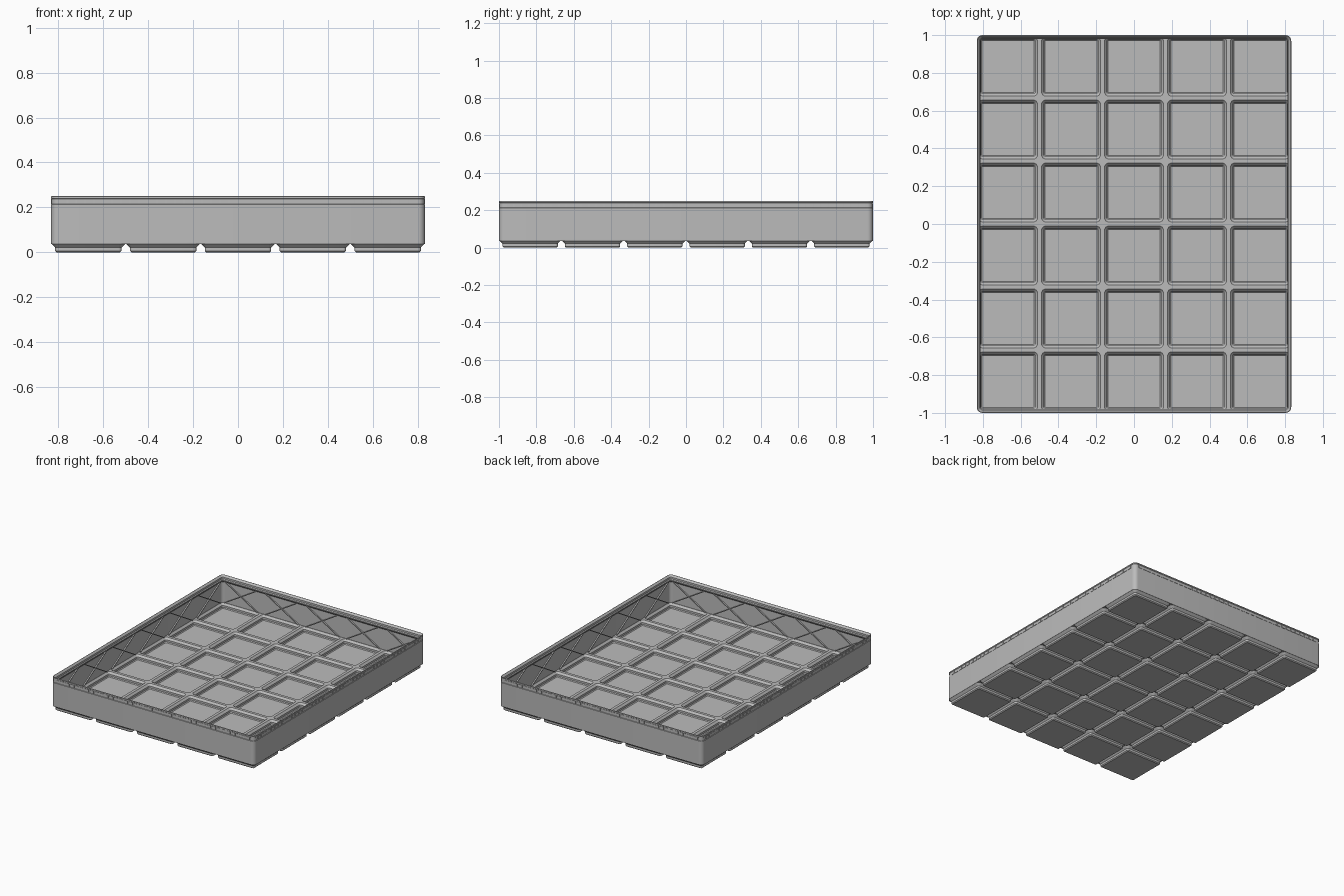
import bpy, bmesh, math
from mathutils import Matrix, Vector

if "Cube" in bpy.data.objects:
    bpy.data.objects.remove(bpy.data.objects["Cube"])

NX, NY = 5, 6
PITCH = 1 / 3
HX, HY, R = 0.8325, 1.0, 0.03      # half sizes and corner radius of the tray
SEG = 6

grey = bpy.data.materials.new("plain grey")
grey.diffuse_color = (0.5, 0.5, 0.5, 1)
grey.use_nodes = True
grey.node_tree.nodes["Principled BSDF"].inputs["Base Color"].default_value = grey.diffuse_color


def rounded_rect(hx, hy, r):
    """Points of a rounded rectangle, counter-clockwise."""
    pts = []
    for k, (sx, sy) in enumerate([(1, 1), (-1, 1), (-1, -1), (1, -1)]):
        for i in range(SEG + 1):
            a = math.pi / 2 * (k + i / SEG)
            pts.append((sx * (hx - r) + r * math.cos(a), sy * (hy - r) + r * math.sin(a)))
    return pts


def fit_tray(x, y):
    """Pull a point inside the rounded outline of the tray."""
    cx = max(-HX + R, min(HX - R, x))
    cy = max(-HY + R, min(HY - R, y))
    d = Vector((x - cx, y - cy))
    if d.length > R:
        d = d.normalized() * R
    return cx + d.x, cy + d.y


def bridge(bm, a, b):
    n = len(a)
    for i in range(n):
        j = (i + 1) % n
        bm.faces.new((a[i], a[j], b[j], b[i]))


def finish(bm, name, smooth=True):
    bmesh.ops.recalc_face_normals(bm, faces=bm.faces)
    me = bpy.data.meshes.new(name)
    bm.to_mesh(me)
    bm.free()
    me.materials.append(grey)
    ob = bpy.data.objects.new(name, me)
    bpy.context.collection.objects.link(ob)
    if smooth:
        bpy.ops.object.select_all(action='DESELECT')
        ob.select_set(True)
        bpy.context.view_layer.objects.active = ob
        bpy.ops.object.shade_smooth_by_angle(angle=math.radians(30))
    return ob


# Floor cells: stepped foot outside, matching pocket inside (half width, z, radius)
CELL = [(0.1415, 0.0, 0.007), (0.148, 0.006, 0.013), (0.148, 0.021, 0.013),
        (0.165, 0.038, 0.03), (PITCH / 2, 0.038, 0.0004), (PITCH / 2, 0.046, 0.0004),
        (0.156, 0.046, 0.022), (0.143, 0.032, 0.01), (0.143, 0.018, 0.01),
        (0.138, 0.012, 0.006)]
bm = bmesh.new()
for ix in range(NX):
    for iy in range(NY):
        cx = (ix - (NX - 1) / 2) * PITCH
        cy = (iy - (NY - 1) / 2) * PITCH
        rings = []
        for h, z, r in CELL:
            rings.append([bm.verts.new((*fit_tray(cx + x, cy + y), z))
                          for x, y in rounded_rect(h, h, r)])
        for a, b in zip(rings, rings[1:]):
            bridge(bm, a, b)
        bm.faces.new(rings[0])
        bm.faces.new(rings[-1])
finish(bm, "floor_cells")

# Outer wall with stacking lip (inset, z), swept round the tray outline
WALL = [(0, 0.036), (0, 0.212), (0.003, 0.214), (0.003, 0.238), (0, 0.240),
        (0, 0.248), (0.002, 0.25), (0.004, 0.25), (0.016, 0.237), (0.016, 0.224),
        (0.021, 0.218), (0.021, 0.212), (0.008, 0.198), (0.008, 0.040)]
bm = bmesh.new()
rings = [[bm.verts.new((x, y, z)) for x, y in rounded_rect(HX - d, HY - d, R - d)]
         for d, z in WALL]
for a, b in zip(rings, rings[1:] + rings[:1]):
    bridge(bm, a, b)
finish(bm, "wall_and_lip")


def sides():
    """Yield a frame for each wall (x along it, y inward) with its cell count and half length."""
    for k in range(4):
        along_x = k % 2 == 0
        dist = HY if along_x else HX
        frame = Matrix.Rotation(k * math.pi / 2, 4, 'Z') @ Matrix.Translation((0, -dist, 0))
        yield frame, (NX if along_x else NY), (HX if along_x else HY)


def box(bm, mat, size):
    bmesh.ops.create_cube(bm, size=1, matrix=mat @ Matrix.Diagonal((*size, 1)))


# Crossed ribs on the inside of each wall, and small blocks in the rim groove
ribs, blocks = bmesh.new(), bmesh.new()
run, rise = 0.27, 0.16
for frame, n, half in sides():
    for i in range(n):
        x = (i - (n - 1) / 2) * PITCH
        for s in (-1, 1):
            mat = (frame @ Matrix.Translation((x, 0.010, 0.127))
                   @ Matrix.Rotation(s * math.atan2(rise, run), 4, 'Y'))
            box(ribs, mat, (math.hypot(run, rise), 0.014, 0.006))
    count = int((2 * half - 2 * R) / 0.04)
    for i in range(count):
        x = (i - (count - 1) / 2) * 0.04
        box(blocks, frame @ Matrix.Translation((x, 0.0035, 0.226)), (0.032, 0.006, 0.021))
finish(ribs, "wall_cross_ribs", False)
finish(blocks, "rim_blocks", False)
